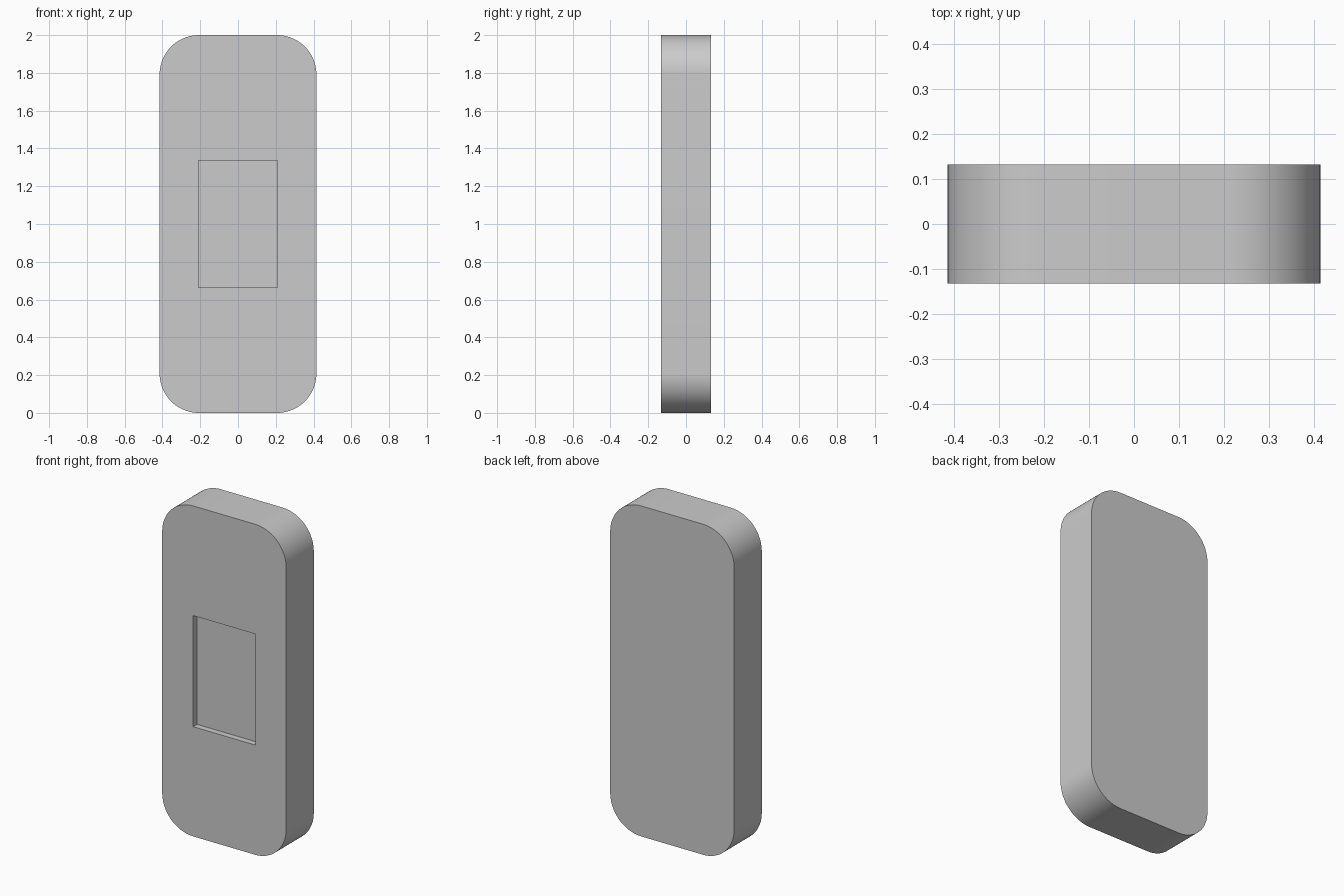
import bpy, bmesh, math

if "Cube" in bpy.data.objects:
    bpy.data.objects.remove(bpy.data.objects["Cube"])

W, H, D, R = 0.415, 2.0, 0.132, 0.208   # half width, height, half depth, corner radius
SEG = 20

# Rounded slab: corner arcs around the outline, extruded front to back
bm = bmesh.new()
corners = [(W - R, H - R, 0), (R - W, H - R, 90), (R - W, R, 180), (W - R, R, 270)]
outline = []
for cx, cz, start in corners:
    for i in range(SEG + 1):
        a = math.radians(start + 90 * i / SEG)
        outline.append(bm.verts.new((cx + R * math.cos(a), -D, cz + R * math.sin(a))))
face = bm.faces.new(outline)
ext = bmesh.ops.extrude_face_region(bm, geom=[face])
moved = [g for g in ext["geom"] if isinstance(g, bmesh.types.BMVert)]
bmesh.ops.translate(bm, verts=moved, vec=(0, 2 * D, 0))
bmesh.ops.recalc_face_normals(bm, faces=bm.faces)
mesh = bpy.data.meshes.new("slab_body")
bm.to_mesh(mesh)
bm.free()
body = bpy.data.objects.new("slab_body", mesh)
bpy.context.collection.objects.link(body)

# Shallow rectangular recess in the front face
depth = 0.037
bpy.ops.mesh.primitive_cube_add(size=1, location=(0, -D, 1.0))
cutter = bpy.context.object
cutter.name = "recess_cutter"
cutter.scale = (0.416, 2 * depth, 0.672)
cutter.hide_render = True
cutter.display_type = 'WIRE'

cut = body.modifiers.new("recess", 'BOOLEAN')
cut.operation = 'DIFFERENCE'
cut.solver = 'EXACT'
cut.object = cutter

# Bake the recess and smooth the rounded corners
bpy.ops.object.select_all(action='DESELECT')
body.select_set(True)
bpy.context.view_layer.objects.active = body
bpy.ops.object.modifier_apply(modifier=cut.name)
bpy.data.objects.remove(cutter)
bpy.ops.object.shade_smooth_by_angle(angle=math.radians(30))
